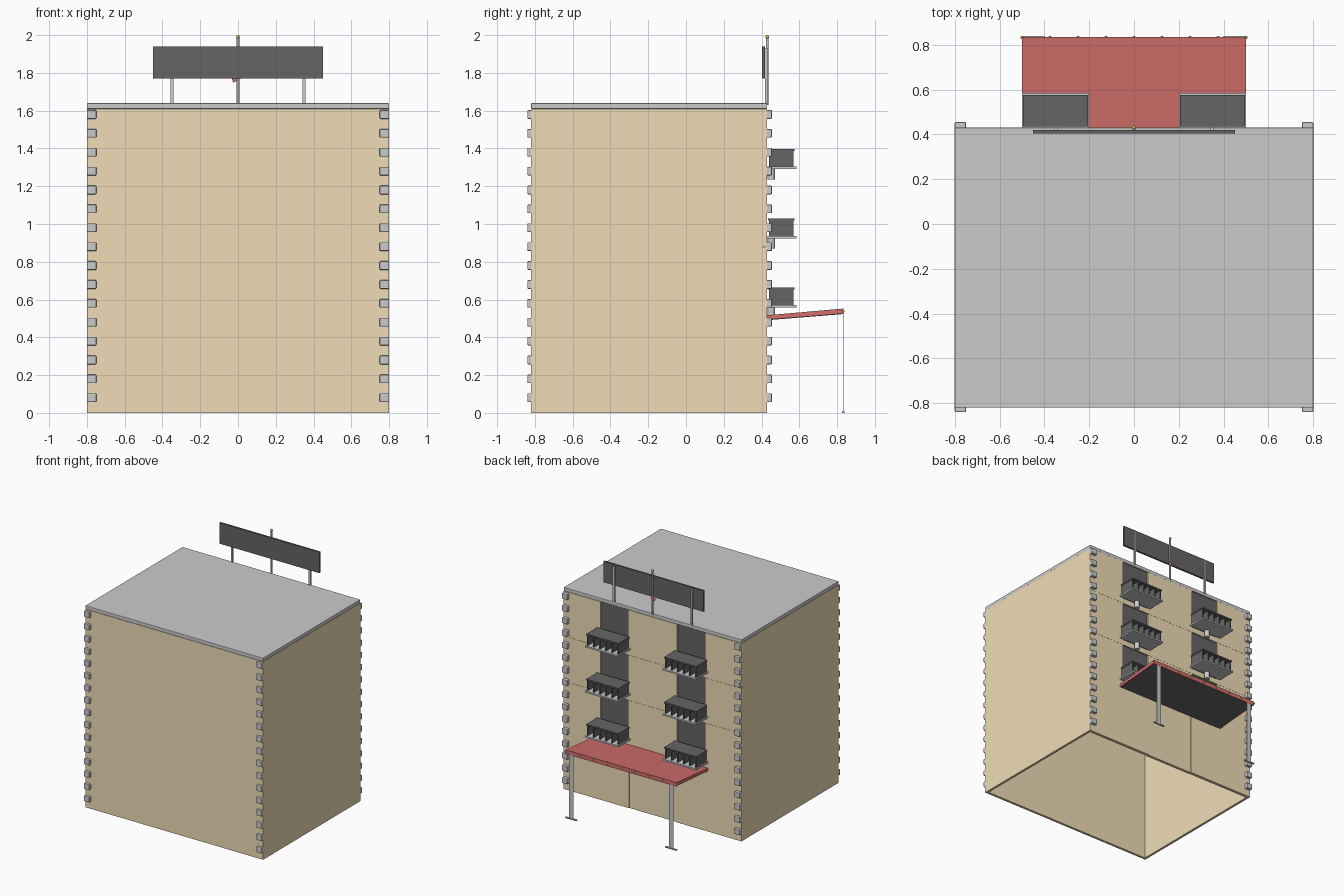
import bpy, bmesh, math

if "Cube" in bpy.data.objects:
    bpy.data.objects.remove(bpy.data.objects["Cube"])

def mat(name, rgb):
    m = bpy.data.materials.new(name)
    m.diffuse_color = (*rgb, 1)
    m.use_nodes = True
    m.node_tree.nodes["Principled BSDF"].inputs["Base Color"].default_value = m.diffuse_color
    return m

TAN = mat("sandstone", (0.87, 0.72, 0.47))
RED = mat("red", (0.65, 0.16, 0.15))
DARK = mat("dark_grey", (0.13, 0.13, 0.13))
GOLD = mat("gold", (0.65, 0.5, 0.1))

def finish(bm, name, m=None):
    me = bpy.data.meshes.new(name)
    bm.to_mesh(me)
    bm.free()
    ob = bpy.data.objects.new(name, me)
    bpy.context.collection.objects.link(ob)
    if m:
        me.materials.append(m)
    return ob

def boxes(name, spans, m=None, bevel=0):
    """One object made of boxes given as (x0, x1, y0, y1, z0, z1)."""
    bm = bmesh.new()
    for x0, x1, y0, y1, z0, z1 in spans:
        vs = bmesh.ops.create_cube(bm, size=1)["verts"]
        for v in vs:
            v.co = ((x0 + x1) / 2 + v.co.x * (x1 - x0),
                    (y0 + y1) / 2 + v.co.y * (y1 - y0),
                    (z0 + z1) / 2 + v.co.z * (z1 - z0))
    ob = finish(bm, name, m)
    if bevel:
        b = ob.modifiers.new("bevel", "BEVEL")
        b.width, b.segments = bevel, 2
    return ob

def mirrored(s):
    return [s, (-s[1], -s[0], *s[2:])]

def smooth(ob):
    for p in ob.data.polygons:
        p.use_smooth = len(p.vertices) == 4 or len(p.vertices) == 3

def rod(name, x, y, z0, z1, r, m=None, n=16):
    bpy.ops.mesh.primitive_cylinder_add(vertices=n, radius=r, depth=z1 - z0,
                                        location=(x, y, (z0 + z1) / 2))
    ob = bpy.context.object
    ob.name = name
    smooth(ob)
    if m:
        ob.data.materials.append(m)
    return ob

def balls(name, points, r, m):
    bm = bmesh.new()
    for p in points:
        vs = bmesh.ops.create_uvsphere(bm, u_segments=12, v_segments=8, radius=r)["verts"]
        bmesh.ops.translate(bm, verts=vs, vec=p)
    smooth(finish(bm, name, m))

def slab_profile(name, profile, x0, x1, m):
    """Extrude a closed (y, z) profile along x."""
    bm = bmesh.new()
    f = bm.faces.new([bm.verts.new((x0, y, z)) for y, z in profile])
    r = bmesh.ops.extrude_face_region(bm, geom=[f])["geom"]
    bmesh.ops.translate(bm, verts=[v for v in r if isinstance(v, bmesh.types.BMVert)],
                        vec=(x1 - x0, 0, 0))
    bmesh.ops.recalc_face_normals(bm, faces=bm.faces)
    return finish(bm, name, m)

# Hollow shell: plain front wall and side walls, open underneath
boxes("front_wall", [(-0.8, 0.8, -0.82, -0.80, 0, 1.61)], TAN)
boxes("side_walls", mirrored((0.78, 0.8, -0.80, 0.405, 0, 1.61)), TAN)

# Roof slab with a slim lip along its lower edge
boxes("roof", [(-0.8, 0.8, -0.82, 0.43, 1.61, 1.64)], bevel=0.004)

# Ground floor of the decorated facade, with the entrance panel set back
boxes("ground_floor_piers", mirrored((0.21, 0.8, 0.405, 0.43, 0, 0.51)), TAN)
boxes("entrance_panel", [(-0.21, 0.21, 0.402, 0.425, 0, 0.51)], TAN)

# Three storeys, each with wall panels, windows and balconies
for i in range(3):
    z = 0.51 + i * 0.367
    top = z + 0.366
    tag = f"floor_{i + 1}_"
    boxes(tag + "wall",
          [(-0.22, 0.22, 0.405, 0.43, z, top)]
          + mirrored((0.47, 0.8, 0.405, 0.43, z, top))
          + mirrored((0.22, 0.47, 0.405, 0.43, z, z + 0.045)), TAN)
    boxes(tag + "windows", mirrored((0.22, 0.47, 0.407, 0.42, z + 0.045, top)), DARK)
    # balcony floor plate
    boxes(tag + "balcony_floor", mirrored((0.2, 0.5, 0.43, 0.585, z + 0.047, z + 0.06)))
    # railing: cover rail and upright fins
    rail = mirrored((0.205, 0.495, 0.435, 0.575, z + 0.142, z + 0.153))
    for k in range(6):
        x = 0.213 + k * 0.0548
        rail += mirrored((x - 0.005, x + 0.005, 0.44, 0.57, z + 0.06, z + 0.142))
    boxes(tag + "balcony_railing", rail, DARK)
    # round bracket below each balcony
    for s in (-1, 1):
        rod(tag + "bracket", s * 0.35, 0.452, z - 0.008, z + 0.047, 0.02)

# Corner blocks on all four corners
blocks = []
for k in range(16):
    z = 0.08 + k * 0.1
    for y0, y1 in ((-0.84, -0.81), (0.42, 0.455)):
        blocks += mirrored((0.75, 0.8, y0, y1, z - 0.023, z + 0.023))
boxes("corner_blocks", blocks, bevel=0.005)

# Sloping canopy: red top, grey underside, trim and small lamps
slab_profile("canopy", [(0.43, 0.493), (0.83, 0.525), (0.83, 0.552), (0.43, 0.517)],
             -0.5, 0.5, RED)
slab_profile("canopy_underside", [(0.435, 0.491), (0.83, 0.523), (0.83, 0.526), (0.435, 0.494)],
             -0.49, 0.49, DARK)
boxes("canopy_trim", [(-0.5, 0.5, 0.83, 0.835, 0.52, 0.553)], RED)
balls("canopy_lamps", [(-0.5 + k * 0.125, 0.833, 0.538) for k in range(9)], 0.007, GOLD)

# Flat canopy posts with wide feet and heads
boxes("canopy_posts", mirrored((0.43, 0.47, 0.830, 0.834, 0.005, 0.53)))
boxes("canopy_post_feet", mirrored((0.4, 0.5, 0.826, 0.84, 0, 0.008)))

# Rooftop sign board on two posts
boxes("sign_board", [(-0.45, 0.45, 0.403, 0.419, 1.77, 1.94)], DARK)
boxes("sign_posts", mirrored((0.342, 0.358, 0.419, 0.433, 1.63, 1.93)))

# Flagpole with finial and small pennant
rod("flagpole", 0, 0.43, 1.63, 1.985, 0.007)
balls("flagpole_finial", [(0, 0.43, 1.99)], 0.01, GOLD)
bm = bmesh.new()
bm.faces.new([bm.verts.new(p) for p in
              ((0.015, 0.438, 1.77), (-0.035, 0.438, 1.775), (-0.025, 0.438, 1.748))])
finish(bm, "pennant", RED)
